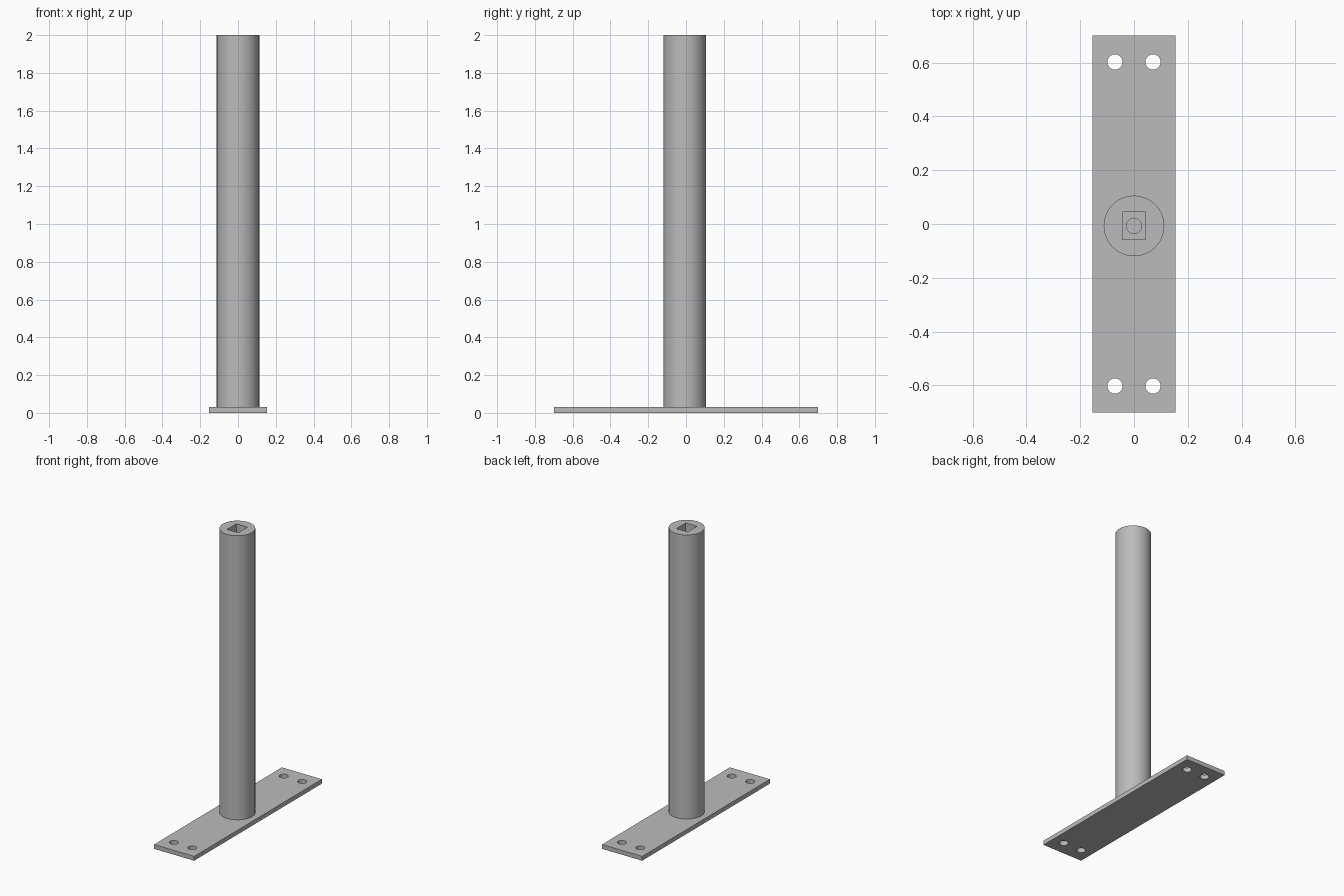
import bpy
import math

cube = bpy.data.objects.get("Cube")
if cube:
    bpy.data.objects.remove(cube, do_unlink=True)

PLATE_T = 0.03      # base plate thickness
POST_Y = -0.007     # post sits slightly off centre
HOLE_R = 0.0286

steel = bpy.data.materials.new("grey_steel")
steel.use_nodes = True
grey = (0.5, 0.5, 0.5, 1)
steel.diffuse_color = grey
steel.node_tree.nodes["Principled BSDF"].inputs["Base Color"].default_value = grey


def finish(name):
    ob = bpy.context.object
    ob.name = name
    ob.data.materials.append(steel)
    return ob


def box(name, size, loc):
    bpy.ops.mesh.primitive_cube_add(size=1, location=loc)
    bpy.context.object.scale = size
    bpy.ops.object.transform_apply(location=False, rotation=False, scale=True)
    return finish(name)


def rod(name, radius, z0, z1, x, y, sides):
    bpy.ops.mesh.primitive_cylinder_add(
        vertices=sides, radius=radius, depth=z1 - z0, location=(x, y, (z0 + z1) / 2))
    return finish(name)


def cut(target, cutter):
    mod = target.modifiers.new("cut", "BOOLEAN")
    mod.operation = "DIFFERENCE"
    mod.solver = "EXACT"
    mod.object = cutter
    bpy.context.view_layer.objects.active = target
    bpy.ops.object.modifier_apply(modifier=mod.name)
    bpy.data.objects.remove(cutter, do_unlink=True)


def smooth(ob):
    bpy.ops.object.select_all(action="DESELECT")
    ob.select_set(True)
    bpy.context.view_layer.objects.active = ob
    bpy.ops.object.shade_smooth_by_angle(angle=math.radians(30))


# Base plate with a pair of bolt holes at each end
plate = box("base_plate", (0.308, 1.4, PLATE_T), (0, 0, PLATE_T / 2))
for sx in (-1, 1):
    for sy in (-1, 1):
        cut(plate, rod("bolt_hole", HOLE_R, -0.1, 0.1, sx * 0.0706, sy * 0.602, 32))
smooth(plate)

# Round post with a square socket and a narrower bore below it
post = rod("post", 0.1125, PLATE_T, 2, 0, POST_Y, 96)
cut(post, box("square_socket", (0.086, 0.102, 0.4), (0, POST_Y, 2)))
cut(post, rod("round_bore", HOLE_R, 1.5, 1.9, 0, POST_Y, 32))
smooth(post)
